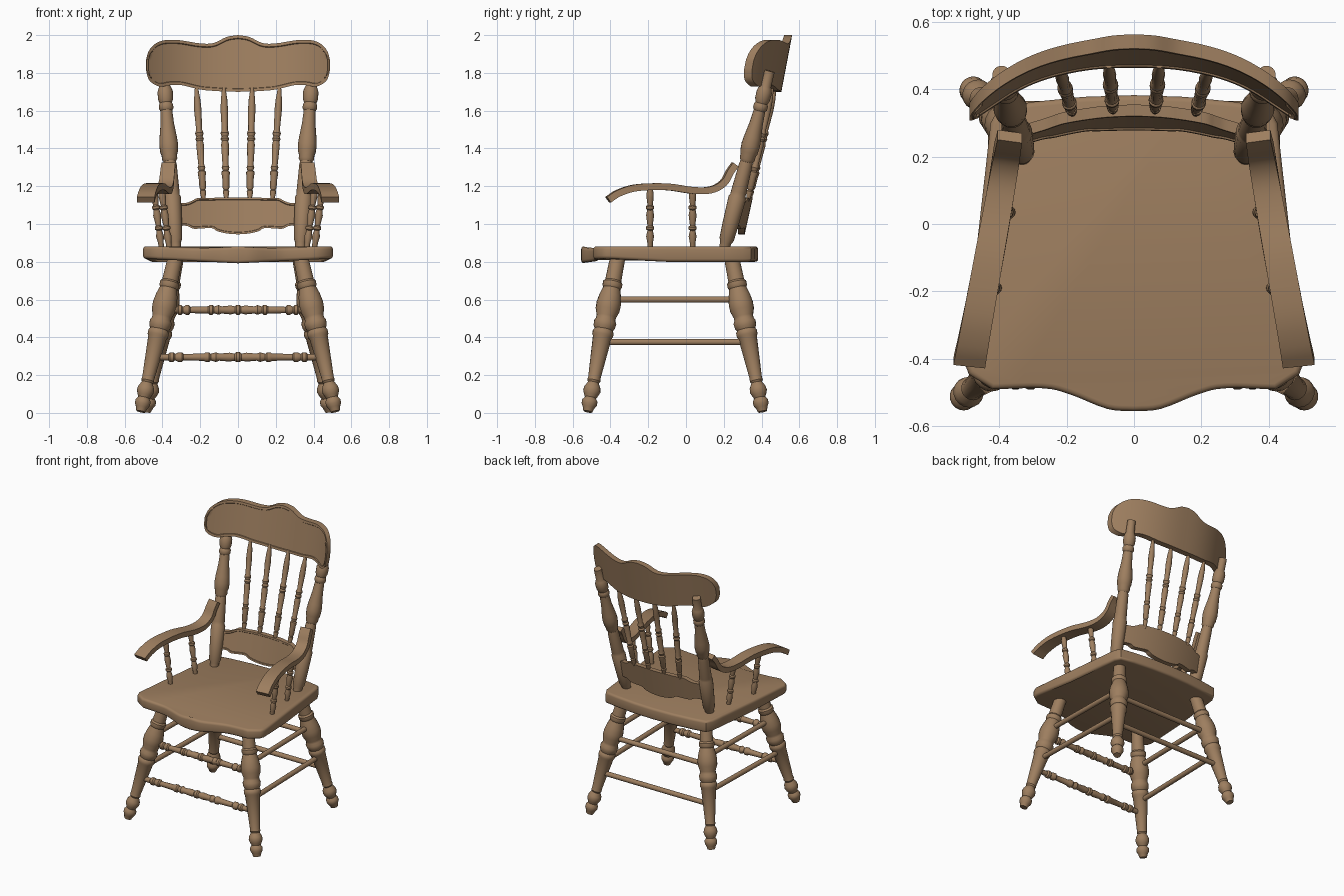
import bpy, bmesh, math
from mathutils import Vector

cube = bpy.data.objects.get("Cube")
if cube:
    bpy.data.objects.remove(cube, do_unlink=True)

wood = bpy.data.materials.new("warm_brown_wood")
wood.use_nodes = True
colour = (0.34, 0.21, 0.115, 1)
wood.diffuse_color = colour
wood.node_tree.nodes["Principled BSDF"].inputs["Base Color"].default_value = colour


def finish(name, bm, angle=35):
    """Turn a bmesh into a smooth-shaded wooden object with sharp creases."""
    bmesh.ops.recalc_face_normals(bm, faces=bm.faces)
    mesh = bpy.data.meshes.new(name)
    bm.to_mesh(mesh)
    bm.free()
    mesh.materials.append(wood)
    mesh.shade_smooth()
    mesh.set_sharp_from_angle(angle=math.radians(angle))
    obj = bpy.data.objects.new(name, mesh)
    bpy.context.collection.objects.link(obj)
    return obj


def spline(points, steps):
    """Smooth curve through the points (any dimension)."""
    pts = [Vector(p) for p in points]
    pts = [pts[0] * 2 - pts[1]] + pts + [pts[-1] * 2 - pts[-2]]
    result = []
    for a, b, c, d in zip(pts, pts[1:], pts[2:], pts[3:]):
        for i in range(steps):
            t = i / steps
            result.append(b + (c - a) * t / 2 + (a * 2 - b * 5 + c * 4 - d) * t * t / 2
                          + (b * 3 - a - c * 3 + d) * t ** 3 / 2)
    return result + [pts[-2]]


def turned(name, start, end, profile, sides=18):
    """Lathe a profile of (distance, radius) pairs along the line start-end."""
    start, end = Vector(start), Vector(end)
    low, high = profile[0][0], profile[-1][0]
    turn = (end - start).to_track_quat('Z', 'Y')
    bm = bmesh.new()
    rings = []
    for d, r in profile:
        centre = start.lerp(end, (d - low) / (high - low))
        rings.append([bm.verts.new(centre + turn @ Vector((
            r * math.cos(math.tau * k / sides), r * math.sin(math.tau * k / sides), 0)))
            for k in range(sides)])
    for a, b in zip(rings, rings[1:]):
        for k in range(sides):
            n = (k + 1) % sides
            bm.faces.new((a[k], a[n], b[n], b[k]))
    bm.faces.new(rings[0][::-1])
    bm.faces.new(rings[-1])
    return finish(name, bm)


def skin(bm, sections):
    """Join equal closed sections into a capped solid."""
    loops = [[bm.verts.new(p) for p in s] for s in sections]
    for a, b in zip(loops, loops[1:]):
        for k in range(len(a)):
            n = (k + 1) % len(a)
            bm.faces.new((a[k], a[n], b[n], b[k]))
    bm.faces.new(loops[0])
    bm.faces.new(loops[-1][::-1])


def bent_panel(name, stations, front_y, thickness, rows=8, border=0.016):
    """Curved back panel from (x, bottom, top) stations of its left half."""
    half = spline(stations, 4)
    columns = [Vector((-s.x, s.y, s.z)) for s in half[:0:-1]] + half
    bm = bmesh.new()
    sections = []
    for x, bottom, top in columns:
        heights = [bottom + (top - bottom) * r / rows for r in range(rows + 1)]
        face = [(x, front_y(x, z), z) for z in heights]
        back = [(x, front_y(x, z) + thickness, z) for z in reversed(heights)]
        sections.append(face + back)
    skin(bm, sections)
    bmesh.ops.recalc_face_normals(bm, faces=bm.faces)
    # Routed border line on the front
    front = [f for f in bm.faces if f.normal.y < -0.3 and all(
        abs(v.co.y - front_y(v.co.x, v.co.z)) < 0.001 for v in f.verts)]
    bmesh.ops.inset_region(bm, faces=front, thickness=border, use_even_offset=False)
    bmesh.ops.inset_region(bm, faces=front, thickness=0.003, depth=-0.005,
                           use_even_offset=False)
    return finish(name, bm)


# Seat: rounded slab with a shaped front edge
outline = spline([(0, -0.555), (0.08, -0.548), (0.19, -0.505), (0.27, -0.487), (0.42, -0.49)], 4)
outline += [Vector(p) for p in ((0.49, -0.445), (0.503, -0.41), (0.47, -0.1), (0.436, 0.2),
                                (0.425, 0.3), (0.4, 0.345), (0.3, 0.362), (0.15, 0.377), (0, 0.382))]
outline += [Vector((-p.x, p.y)) for p in outline[-2:0:-1]]
bm = bmesh.new()
base = bm.faces.new([bm.verts.new((p.x, p.y, 0.8)) for p in outline])
lid = bmesh.ops.extrude_face_region(bm, geom=[base])
for v in lid["geom"]:
    if isinstance(v, bmesh.types.BMVert):
        v.co.z = 0.882
bmesh.ops.recalc_face_normals(bm, faces=bm.faces)
rim = [e for e in bm.edges if abs(e.verts[0].co.z - e.verts[1].co.z) < 0.001]
bmesh.ops.bevel(bm, geom=rim, offset=0.016, segments=3, profile=0.5, affect='EDGES')
for v in bm.verts:
    if v.co.y < -0.38:
        x = abs(v.co.x)
        if v.co.z > 0.84:
            v.co.z -= 0.009 * math.sin(math.pi * min(x / 0.4, 1))
        else:
            v.co.z += 0.025 * x / 0.5 - 0.008
finish("seat", bm, 40)

# Legs
leg_profile = [(0.007, .024), (.03, .032), (.045, .041), (.065, .041), (.08, .03), (.095, .038),
               (.115, .046), (.135, .043), (.16, .029), (.17, .035), (.185, .033), (.4, .05),
               (.41, .056), (.43, .056), (.44, .049), (.455, .057), (.48, .06), (.495, .052),
               (.51, .052), (.545, .064), (.58, .065), (.62, .058), (.66, .046), (.67, .052),
               (.69, .052), (.7, .043), (.83, .04)]
leg_ends = {"front": (Vector((0.515, -0.52, 0.007)), Vector((0.33, -0.36, 0.83))),
            "back": (Vector((0.485, 0.405, 0.007)), Vector((0.325, 0.24, 0.83)))}


def on_leg(which, height, side):
    foot, top = leg_ends[which]
    p = foot.lerp(top, (height - foot.z) / (top.z - foot.z))
    return Vector((p.x * side, p.y, p.z))


# Turned profiles shared by the smaller parts
plain = [(0, .017), (1, .017)]
half_bead = [(0, .016), (.09, .018), (.1, .026), (.12, .026), (.13, .017), (.15, .026), (.17, .026),
             (.18, .017), (.3, .02), (.31, .026), (.33, .026), (.34, .018), (.37, .026),
             (.39, .019), (.45, .024), (.48, .019), (.49, .027)]
stretcher_profile = half_bead + [(1 - d, r) for d, r in half_bead[::-1]]
post_profile = [(.86, .028), (.9, .03), (.92, .039), (1.0, .043), (1.14, .047), (1.15, .041),
                (1.17, .041), (1.31, .036), (1.33, .033), (1.345, .041), (1.365, .041),
                (1.38, .047), (1.42, .05), (1.46, .046), (1.53, .036), (1.6, .031),
                (1.61, .038), (1.63, .038), (1.64, .032), (1.66, .04), (1.7, .041),
                (1.72, .034), (1.73, .029), (1.81, .027)]
spindle_profile = [(0, .008), (.07, .016), (.09, .017), (.1, .012), (.12, .018), (.22, .019),
                   (.24, .022), (.26, .022), (.27, .015), (.3, .021), (.32, .016), (.5, .021),
                   (.53, .017), (.55, .023), (.57, .017), (.6, .023), (.63, .016),
                   (.8, .02), (.9, .017), (1, .009)]
arm_spindle_profile = [(0, .014), (.1, .015), (.2, .021), (.3, .014), (.32, .021), (.36, .021),
                       (.38, .014), (.55, .021), (.64, .016), (.66, .021), (.7, .021),
                       (.72, .014), (.85, .019), (.9, .019), (1, .014)]

# Arm centreline in the side plane: (y, top height)
arm_path = spline([(-0.418, 1.143), (-0.36, 1.18), (-0.26, 1.21), (-0.1, 1.215), (0.04, 1.196),
                   (0.13, 1.198), (0.19, 1.23), (0.222, 1.285), (0.25, 1.325)], 4)


def arm_x(y):
    return 0.487 - 0.117 * (y + 0.41) / 0.65


for side, word in ((1, "left"), (-1, "right")):
    for which in leg_ends:
        turned(f"{word}_{which}_leg", on_leg(which, 0.007, side),
               on_leg(which, 0.83, side), leg_profile)
    for level, height in (("lower", 0.375), ("upper", 0.6)):
        turned(f"{word}_{level}_side_rod", on_leg("front", height, side),
               on_leg("back", height, side), plain)
    turned(f"{word}_back_post", (side * 0.33, 0.2, 0.86), (side * 0.393, 0.443, 1.81),
           post_profile)

    # Scrolling arm with a rectangular section
    sections = []
    for i, p in enumerate(arm_path):
        ahead = arm_path[min(i + 1, len(arm_path) - 1)] - arm_path[max(i - 1, 0)]
        ahead.normalize()
        low = p + Vector((ahead.y, -ahead.x)) * 0.036
        wide = 0.047 - 0.011 * i / len(arm_path)
        x = arm_x(p.x)
        sections.append([(side * (x - wide), p.x - 0.01, p.y), (side * (x + wide), p.x, p.y),
                         (side * (x + wide), low.x, low.y),
                         (side * (x - wide), low.x - 0.01, low.y)])
    bm = bmesh.new()
    skin(bm, sections)
    finish(f"{word}_arm", bm)

    for place, y in (("front", -0.19), ("rear", 0.035)):
        turned(f"{word}_{place}_arm_spindle", (side * (arm_x(y) - 0.043), y, 0.87),
               (side * arm_x(y), y, 1.19), arm_spindle_profile, 12)
    for place, low, high in (("inner", 0.062, 0.075), ("outer", 0.182, 0.22)):
        turned(f"{word}_{place}_back_spindle", (side * low, 0.335 - low * 0.05, 1.12),
               (side * high, 0.478 - high * 0.1, 1.72), spindle_profile, 12)

# Front and back stretchers
for level, height in (("lower", 0.295), ("upper", 0.545)):
    for which, profile in (("front", stretcher_profile), ("back", plain)):
        turned(f"{level}_{which}_stretcher", on_leg(which, height, -1),
               on_leg(which, height, 1), profile)

# Crest rail and lower back rail
bent_panel("crest_rail",
           [(0, 1.7, 2), (.06, 1.701, 1.99), (.13, 1.705, 1.958), (.2, 1.712, 1.956),
            (.3, 1.735, 1.972), (.36, 1.735, 1.975), (.41, 1.727, 1.968), (.45, 1.743, 1.945),
            (.475, 1.77, 1.91), (.487, 1.815, 1.87)],
           lambda x, z: 0.463 + 0.19 * (z - 1.7) - 1.0 * abs(x) ** 2.4, 0.042)
bent_panel("lower_back_rail",
           [(0, .945, 1.14), (.06, .95, 1.14), (.11, .962, 1.14), (.14, .978, 1.138),
            (.21, .975, 1.138), (.24, .976, 1.125), (.27, .99, 1.113), (.315, .99, 1.11)],
           lambda x, z: 0.278 + 0.22 * (z - 0.95) - 0.5 * x * x, 0.034, 6, 0.01)
